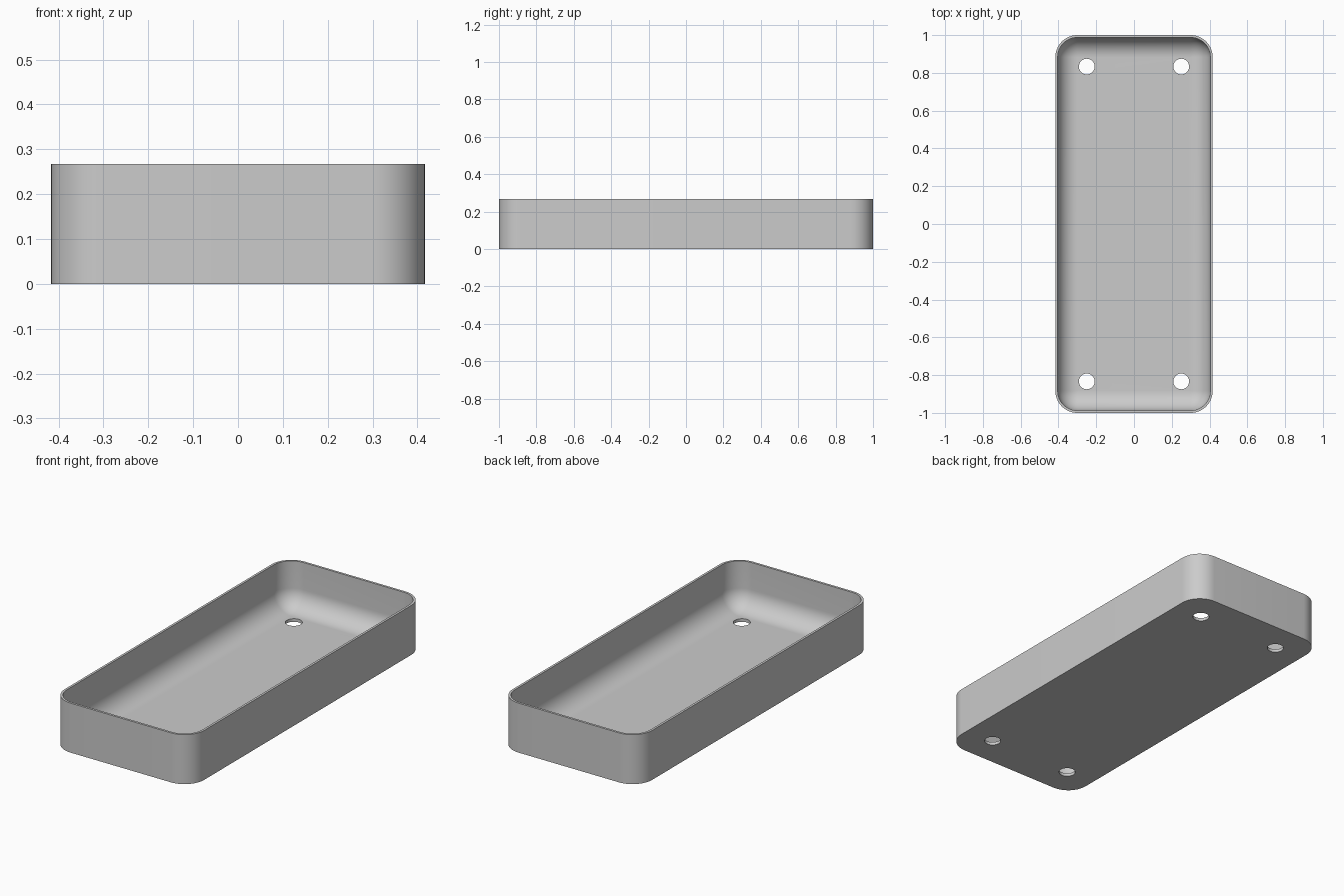
import bpy, bmesh, math

if "Cube" in bpy.data.objects:
    bpy.data.objects.remove(bpy.data.objects["Cube"])

LENGTH, WIDTH, HEIGHT = 2.0, 0.833, 0.267
RADIUS, WALL, FLOOR, FILLET = 0.117, 0.0125, 0.0167, 0.104
SEG = 14

grey = bpy.data.materials.new("plain grey")
grey.diffuse_color = (0.6, 0.6, 0.6, 1)
grey.use_nodes = True
grey.node_tree.nodes["Principled BSDF"].inputs["Base Color"].default_value = grey.diffuse_color


def rounded_ring(bm, inset, z):
    """Rounded rectangle, offset inwards from the outer outline."""
    r = max(RADIUS - inset, 0.0005)
    cx, cy = WIDTH / 2 - RADIUS, LENGTH / 2 - RADIUS
    ring = []
    for q, (sx, sy) in enumerate([(1, 1), (-1, 1), (-1, -1), (1, -1)]):
        for i in range(SEG + 1):
            a = math.pi / 2 * (q + i / SEG)
            ring.append(bm.verts.new((sx * cx + r * math.cos(a),
                                      sy * cy + r * math.sin(a), z)))
    return ring


# Tray: outer wall, rim, inner wall, then a rounded sweep into the floor
profile = [(0, 0), (0, HEIGHT), (WALL, HEIGHT)]
for i in range(SEG + 1):
    a = math.pi / 2 * i / SEG
    profile.append((WALL + FILLET * (1 - math.cos(a)),
                    FLOOR + FILLET * (1 - math.sin(a))))
bm = bmesh.new()
rings = [rounded_ring(bm, d, z) for d, z in profile]
for low, high in zip(rings, rings[1:]):
    n = len(low)
    for i in range(n):
        j = (i + 1) % n
        bm.faces.new((low[i], low[j], high[j], high[i]))
bm.faces.new(rings[0][::-1])
bm.faces.new(rings[-1])
bmesh.ops.recalc_face_normals(bm, faces=bm.faces)
mesh = bpy.data.meshes.new("tray")
bm.to_mesh(mesh)
bm.free()
tray = bpy.data.objects.new("tray", mesh)
bpy.context.collection.objects.link(tray)
mesh.materials.append(grey)

# Four drain holes cut through the floor
for sx in (-1, 1):
    for sy in (-1, 1):
        bpy.ops.mesh.primitive_cylinder_add(
            vertices=48, radius=0.0417, depth=0.1,
            location=(sx * 0.25, sy * 0.8333, 0))
        cutter = bpy.context.object
        cutter.name = "hole_cutter"
        cutter.data.materials.append(grey)
        cut = tray.modifiers.new("drain hole", 'BOOLEAN')
        cut.operation, cut.solver, cut.object = 'DIFFERENCE', 'EXACT', cutter
        bpy.context.view_layer.objects.active = tray
        bpy.ops.object.modifier_apply(modifier=cut.name)
        bpy.data.objects.remove(cutter)

# Smooth curves, crisp rim and base edges
bpy.ops.object.select_all(action='DESELECT')
tray.select_set(True)
bpy.context.view_layer.objects.active = tray
bpy.ops.object.shade_smooth_by_angle(angle=math.radians(30))
